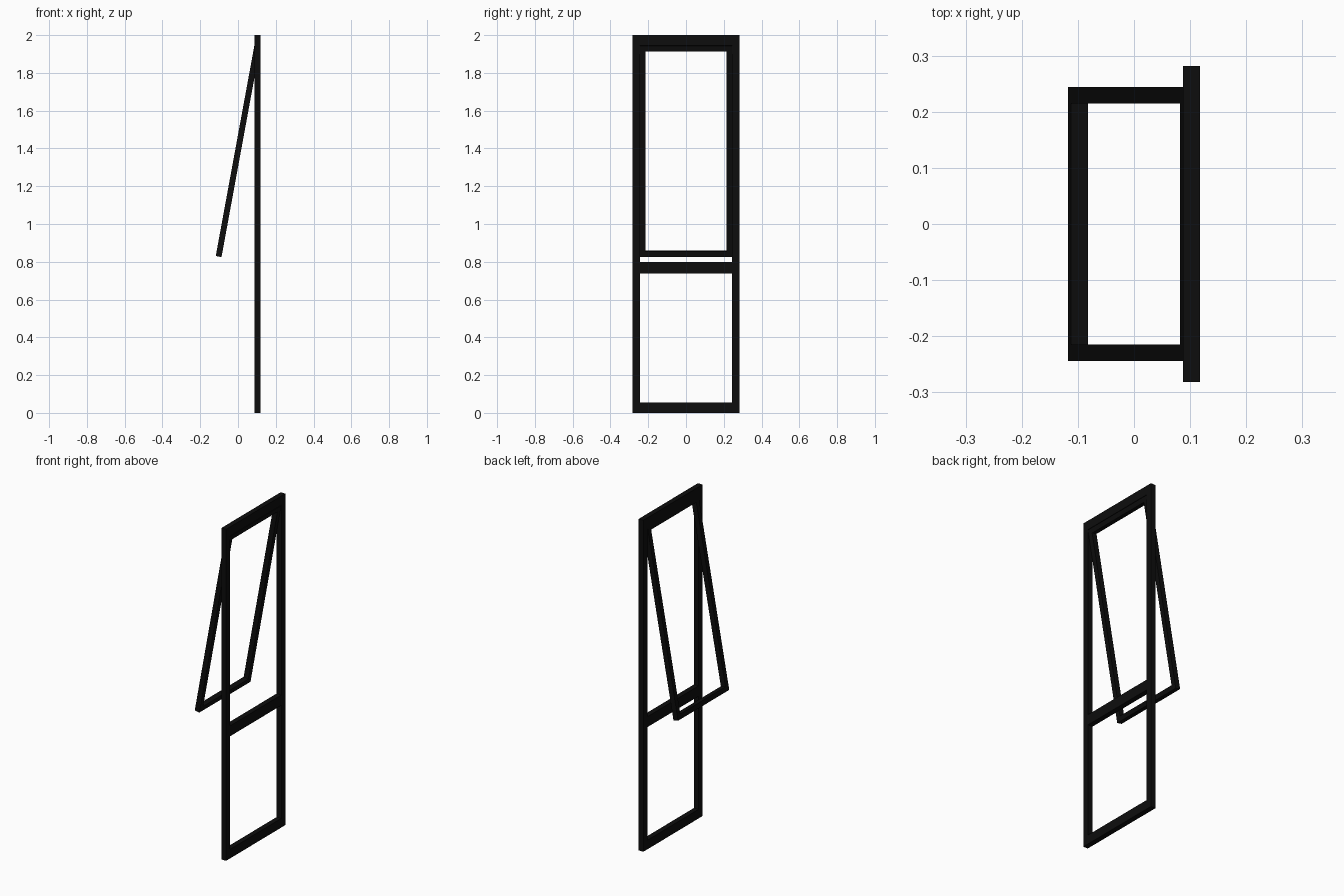
import bpy, bmesh, math
from mathutils import Matrix, Vector

if "Cube" in bpy.data.objects:
    bpy.data.objects.remove(bpy.data.objects["Cube"])

black = bpy.data.materials.new("black_paint")
black.diffuse_color = (0.004, 0.004, 0.004, 1)
black.use_nodes = True
black.node_tree.nodes["Principled BSDF"].inputs["Base Color"].default_value = black.diffuse_color


def bar(name, x, y, z, xf=Matrix()):
    """Box given by (min, max) ranges, then moved by xf."""
    bm = bmesh.new()
    bmesh.ops.create_cube(bm, size=1)
    for v in bm.verts:
        v.co = Vector([(a + b) / 2 + c * (b - a) for (a, b), c in zip((x, y, z), v.co)])
    bm.transform(xf)
    me = bpy.data.meshes.new(name)
    bm.to_mesh(me)
    bm.free()
    me.materials.append(black)
    ob = bpy.data.objects.new(name, me)
    bpy.context.collection.objects.link(ob)
    return ob


# Fixed outer frame: two stiles and three rails
X = (0.087, 0.118)
W, S = 0.282, 0.038
I = W - S
for side, y in (("left", (-W, -I)), ("right", (I, W))):
    bar("frame_stile_" + side, X, y, (0, 2))
for name, z in (("bottom", (0, 0.055)), ("middle", (0.737, 0.8)), ("top", (1.945, 2))):
    bar("frame_rail_" + name, X, (-I, I), z)

# Tilted sash, hinged under the top rail
L, B, T = 1.136, 0.029, 0.0155
hinge = Matrix.Translation((0.1025, 0, 1.945)) @ Matrix.Rotation(math.radians(10.4), 4, 'Y')
for side, y in (("left", (-I, -I + B)), ("right", (I - B, I))):
    bar("sash_stile_" + side, (-T, T), y, (-L, 0), hinge)
for name, z in (("bottom", (-L, -L + B)), ("top", (-B, 0))):
    bar("sash_rail_" + name, (-T, T), (-I + B, I - B), z, hinge)
